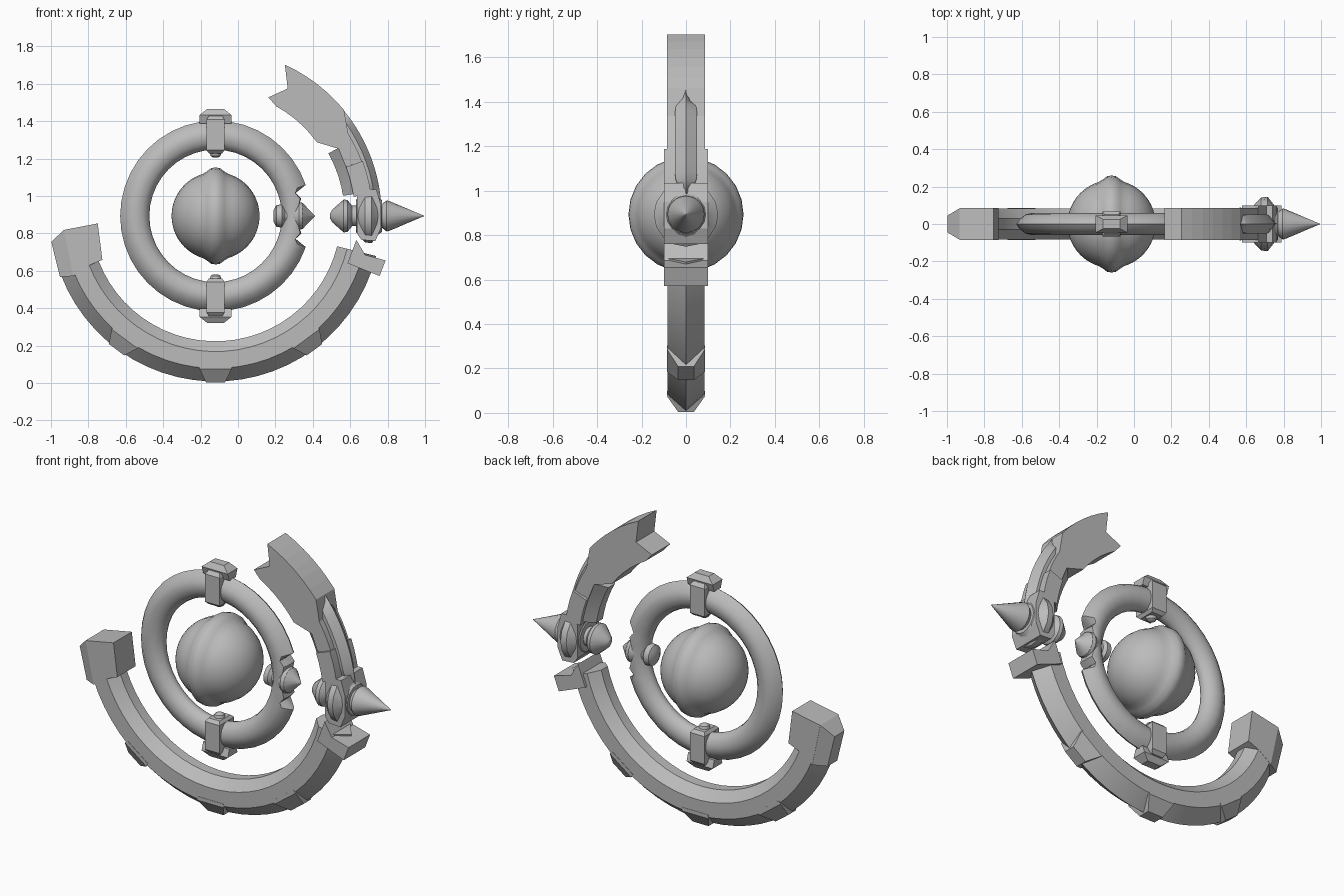
import bpy, bmesh, math
from mathutils import Vector

if "Cube" in bpy.data.objects:
    bpy.data.objects.remove(bpy.data.objects["Cube"])

CX, CZ = -0.12, 0.893          # shared centre of ring, arc and orb
grey = bpy.data.materials.new("stone_grey")
grey.diffuse_color = (0.5, 0.5, 0.5, 1)
grey.use_nodes = True
grey.node_tree.nodes["Principled BSDF"].inputs["Base Color"].default_value = grey.diffuse_color


def polar(r, deg, y=0.0):
    a = math.radians(deg)
    return Vector((CX + r * math.cos(a), y, CZ + r * math.sin(a)))


def finish(name, bm, smooth=30):
    bmesh.ops.remove_doubles(bm, verts=bm.verts, dist=1e-5)
    bmesh.ops.recalc_face_normals(bm, faces=bm.faces)
    me = bpy.data.meshes.new(name)
    bm.to_mesh(me)
    bm.free()
    me.materials.append(grey)
    ob = bpy.data.objects.new(name, me)
    bpy.context.collection.objects.link(ob)
    bpy.ops.object.select_all(action='DESELECT')
    ob.select_set(True)
    bpy.context.view_layer.objects.active = ob
    if smooth:
        bpy.ops.object.shade_smooth_by_angle(angle=math.radians(smooth))
    return ob


def skin(name, loops, closed=False, smooth=30):
    """Bridge equal-length vertex loops, capping the ends when open."""
    bm = bmesh.new()
    rows = [[bm.verts.new(p) for p in loop] for loop in loops]
    n = len(rows[0])
    pairs = list(zip(rows, rows[1:])) + ([(rows[-1], rows[0])] if closed else [])
    for a, b in pairs:
        for i in range(n):
            bm.faces.new((a[i], a[(i + 1) % n], b[(i + 1) % n], b[i]))
    if not closed:
        bm.faces.new(rows[0])
        bm.faces.new(rows[-1])
    return finish(name, bm, smooth)


def sweep(name, section, angles, closed=False, smooth=30):
    """section(angle) gives (radius, y) points swept about the centre."""
    return skin(name, [[polar(r, a, y) for r, y in section(a)] for a in angles], closed, smooth)


def span(a0, a1, n):
    return [a0 + (a1 - a0) * i / n for i in range(n + 1)]


def lathe(name, profile, sides=24, z=CZ, smooth=30):
    """Turn (x, radius) points about the x direction."""
    loops = []
    for x, r in profile:
        loops.append([(x, max(r, 0.0004) * math.cos(2 * math.pi * i / sides),
                       z + max(r, 0.0004) * math.sin(2 * math.pi * i / sides)) for i in range(sides)])
    return skin(name, loops, smooth=smooth)


def prism(name, pts, h):
    """Extrude an x, z outline to y = -h..h."""
    return skin(name, [[(x, y, z) for x, z in pts] for y in (-h, h)], smooth=0)


def mirrored(half):
    """Complete a cross-section from its y >= 0 half."""
    return half + [(r, -y) for r, y in reversed(half) if y > 0]


# Central orb with a raised seam
orb = []
for i in range(33):
    t = math.pi * i / 32
    x = -0.235 * math.cos(t)
    orb.append((CX + x, 0.235 * math.sin(t) + 0.024 * math.exp(-(x / 0.045) ** 4)))
lathe("orb", orb, 24, smooth=40)

# Inner ring, thinned where the gem sits
ring_half = [(0.510, 0.0), (0.495, 0.022), (0.462, 0.05), (0.43, 0.058), (0.39, 0.05), (0.36, 0.022), (0.354, 0.0)]


def ring_section(a):
    d = abs((a + 180) % 360 - 180)
    limit = 1.0
    if d < 18:
        limit = 0.468 if 9 < d < 13 else 0.445
    return mirrored([(min(r, limit - 0.0005 * i), y) for i, (r, y) in enumerate(ring_half)])


ring_angles = [-19, -16, -11.5, -6, 0, 6, 11.5, 16] + span(19, 341, 36)[:-1]
sweep("inner_ring", ring_section, ring_angles, closed=True, smooth=40)

# Clasps above and below the orb
for label, s in (("upper", 1), ("lower", -1)):
    def box_stack(name, rows):
        skin(name, [[(CX + sx * w, sy * d, CZ + s * z) for sx, sy in ((-1, -1), (1, -1), (1, 1), (-1, 1))]
                    for z, w, d in rows], smooth=0)
    box_stack(label + "_clasp_band", [(0.335, 0.036, 0.05), (0.352, 0.048, 0.068), (0.515, 0.048, 0.068), (0.535, 0.036, 0.05)])
    box_stack(label + "_clasp_cap", [(0.495, 0.085, 0.03), (0.54, 0.085, 0.045), (0.572, 0.045, 0.025)])
    knob = [(0.312, 0.012), (0.32, 0.026), (0.34, 0.032)]
    skin(label + "_clasp_knob", [[(CX + r * math.cos(i * math.pi / 6), r * math.sin(i * math.pi / 6), CZ + s * z)
                                  for i in range(12)] for z, r in knob])

# Gem on the ring: inner knob and outward cone
lathe("ring_knob", [(0.19, 0.03), (0.205, 0.058), (0.235, 0.062), (0.25, 0.045), (0.33, 0.04)], 16)
lathe("ring_spike", [(0.27, 0.04), (0.325, 0.074), (0.345, 0.07), (0.412, 0.0)], 16)

# Great lower arc with bevelled inside and ridged outside
arc_half = [(0.885, 0.0), (0.815, 0.084), (0.725, 0.084), (0.67, 0.03)]
sweep("lower_arc", lambda a: mirrored(arc_half), span(201, 346, 26))

# Studs along the outer edge of the arc
for k, a in enumerate((233.5, 270, 306.5)):
    rows = []
    for r, w, d in ((0.80, 6.0, 0.086), (0.822, 6.0, 0.086), (0.891, 3.3, 0.035)):
        rows.append([polar(r, a + sx * w, sy * d) for sx, sy in ((-1, -1), (1, -1), (1, 1), (-1, 1))])
    skin("arc_stud_%d" % (k + 1), rows, smooth=0)

# Left end block and its tapering outer plate
prism("arc_end_block", [(-0.75, 0.853), (-0.932, 0.818), (-0.88, 0.572), (-0.795, 0.63), (-0.725, 0.658)], 0.085)
inner = [(-0.932, 0.818), (-0.88, 0.572)]
outer = [(-0.998, 0.754), (-0.952, 0.567)]
skin("arc_end_plate", [[(x, y, z) for (x, z), y in zip((e[0], e[0], e[1], e[1]), (-d, d, d, -d))]
                       for e, d in ((inner, 0.084), (outer, 0.045))], smooth=0)

# Collar at the right end of the arc
prism("arc_collar", [(0.633, 0.765), (0.68, 0.685), (0.789, 0.655), (0.757, 0.572), (0.585, 0.64)], 0.1)

# Upper arc: broken slab with a notched tip
slab = [polar(0.694, 66), polar(0.783, 60.5)] + [polar(0.89, a) for a in span(65.4, 39.5, 6)]
slab += [polar(0.862, 36)] + [polar(0.835, a) for a in span(32, 20, 3)]
slab += [polar(0.745, 21), polar(0.75, 28.6)] + [polar(0.67, a) for a in span(36, 66, 6)[:-1]]
prism("upper_slab", [(p.x, p.z) for p in slab], 0.085)


# Ridged blade on the outside of the upper arc
def blade_section(a):
    w = 0.05 * min(1, (40 - a) / 6 + 0.02, (a - 5) / 6 + 0.02)
    return [(0.888, 0.0), (0.855, w), (0.78, w), (0.78, -w), (0.855, -w)]


sweep("upper_blade", blade_section, span(5.5, 39.5, 14))

# Lower part of the upper arc and its bracket
sweep("upper_arc_root", lambda a: mirrored([(0.83, 0.06), (0.75, 0.084), (0.69, 0.03)]), span(9, 29, 5))
sweep("upper_bracket", lambda a: [(0.84, -0.1), (0.84, 0.1), (0.745, 0.1), (0.745, -0.1)], span(8, 20.5, 3))

# Hub with an outward spike and an inward gem
lathe("hub", [(0.63, 0.085), (0.645, 0.105), (0.68, 0.142), (0.715, 0.145), (0.75, 0.10), (0.77, 0.085)], 16)
prism("hub_plate", [(0.635, 0.80), (0.635, 0.99), (0.66, 1.035), (0.74, 1.035), (0.765, 0.95),
                    (0.765, 0.83), (0.735, 0.76), (0.66, 0.765)], 0.1)
lathe("hub_spike", [(0.74, 0.06), (0.77, 0.064), (0.795, 0.083), (0.808, 0.08), (0.996, 0.0)], 20)
lathe("hub_inner_gem", [(0.493, 0.015), (0.505, 0.035), (0.565, 0.088), (0.585, 0.085), (0.61, 0.055), (0.65, 0.055)], 16)
